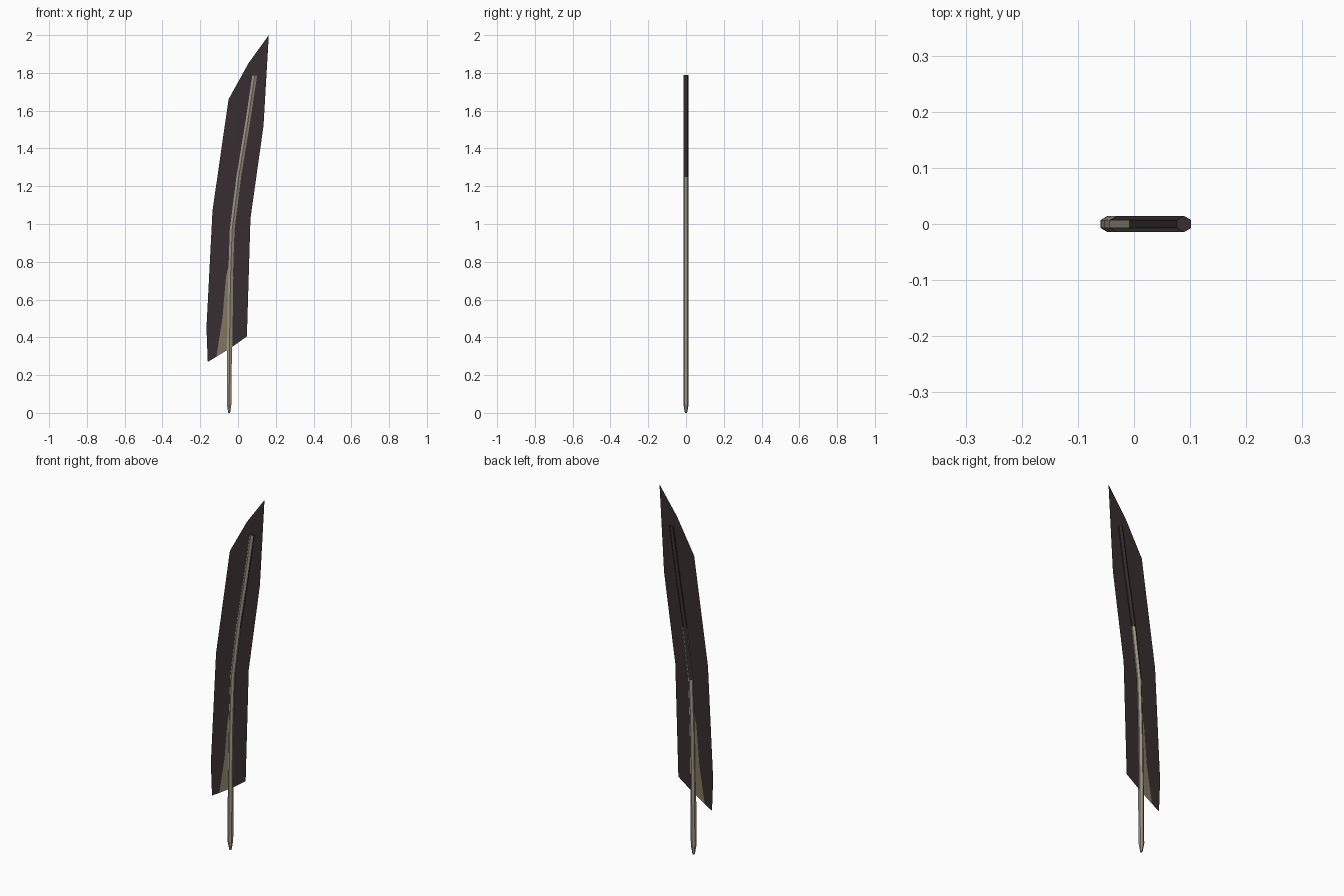
import bpy, bmesh, math

if "Cube" in bpy.data.objects:
    bpy.data.objects.remove(bpy.data.objects["Cube"])


def material(name, rgb):
    m = bpy.data.materials.new(name)
    m.diffuse_color = (*rgb, 1)
    m.use_nodes = True
    m.node_tree.nodes["Principled BSDF"].inputs["Base Color"].default_value = m.diffuse_color
    return m


dark = material("dark brown", (0.038, 0.027, 0.029))
olive = material("olive down", (0.215, 0.185, 0.115))
bone = material("pale quill", (0.36, 0.32, 0.24))


def finish(bm, name, mats):
    me = bpy.data.meshes.new(name)
    bm.to_mesh(me)
    bm.free()
    for m in mats:
        me.materials.append(m)
    ob = bpy.data.objects.new(name, me)
    bpy.context.collection.objects.link(ob)


# Flat vane: an outline sheet split along the downy patch beside the quill
left = [(0.163, 2.0), (0.055, 1.85), (-0.05, 1.66), (-0.135, 1.07),
        (-0.167, 0.45), (-0.16, 0.27), (-0.115, 0.297)]
patch = [(-0.10, 0.44), (-0.082, 0.505), (-0.075, 0.65), (-0.064, 0.72),
         (-0.05, 0.78), (-0.025, 0.72), (-0.03, 0.35)]
right = [(0.047, 0.405), (0.066, 1.03), (0.135, 1.52)]
bm = bmesh.new()
L, P, R = [[bm.verts.new((x, 0, z)) for x, z in pts] for pts in (left, patch, right)]
bm.faces.new(L + P + R)
bm.faces.new([L[-1]] + P[::-1]).material_index = 1
bmesh.ops.triangulate(bm, faces=bm.faces[:], ngon_method='EAR_CLIP')
finish(bm, "feather_vane", [dark, olive])

# Six-sided quill swept along a gentle curve: x, z, radius
path = [(-0.047, 0, 0.006), (-0.047, 0.05, 0.0145), (-0.045, 0.36, 0.0145),
        (-0.040, 0.70, 0.0145), (-0.031, 0.97, 0.0145), (0.004, 1.25, 0.0145),
        (0.032, 1.42, 0.0145), (0.05, 1.53, 0.0145), (0.089, 1.79, 0.0145)]
bm = bmesh.new()
rings = []
for x, z, r in path:
    rings.append([bm.verts.new((x + r * math.sin(math.pi / 3 * i),
                                -r * math.cos(math.pi / 3 * i), z)) for i in range(6)])
for a, b in zip(rings, rings[1:]):
    for i in range(6):
        j = (i + 1) % 6
        bm.faces.new((a[i], a[j], b[j], b[i]))
bm.faces.new(rings[0][::-1])
bm.faces.new(rings[-1])
bm.normal_update()
# The back and sides of the quill darken toward the top
for f in bm.faces:
    z = f.calc_center_median().z
    n = f.normal
    back = n.y > 0.3 and z > (1.2 if n.x > 0 else 0.9)
    side = abs(n.y) < 0.3 and z > 1.3
    if back or side:
        f.material_index = 1
finish(bm, "feather_quill", [bone, dark])
